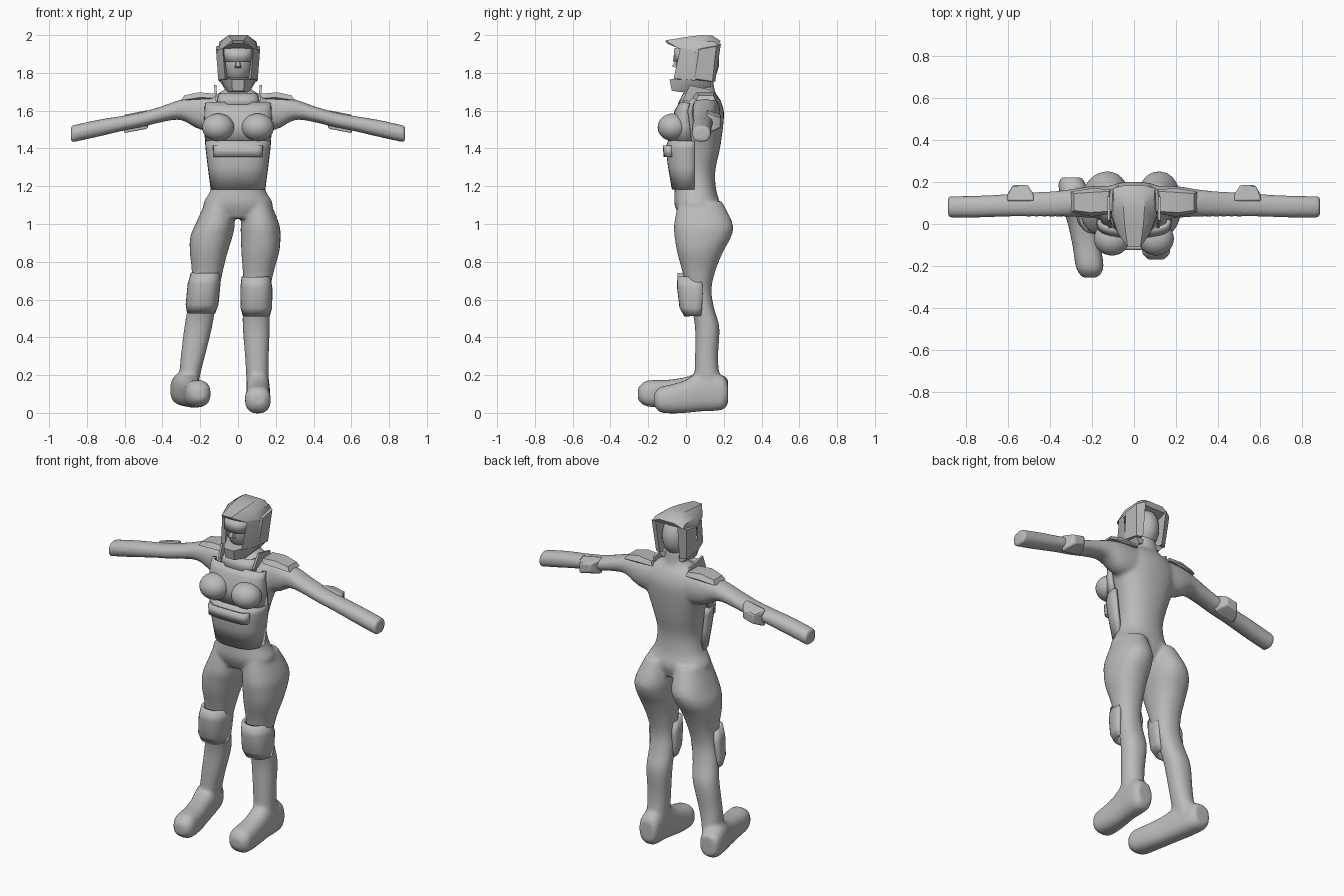
import bpy, bmesh, math
from mathutils import Vector

grey = bpy.data.materials.new("plain_grey")
grey.diffuse_color = (0.5, 0.5, 0.5, 1)


def finish(name, bm, smooth=None):
    bmesh.ops.recalc_face_normals(bm, faces=bm.faces)
    me = bpy.data.meshes.new(name)
    bm.to_mesh(me)
    bm.free()
    me.materials.append(grey)
    ob = bpy.data.objects.new(name, me)
    bpy.context.collection.objects.link(ob)
    if smooth:
        bpy.ops.object.select_all(action='DESELECT')
        ob.select_set(True)
        bpy.context.view_layer.objects.active = ob
        bpy.ops.object.shade_smooth_by_angle(angle=math.radians(smooth))
    return ob


def spline(rows, steps=4):
    """Smooth curve through the section rows."""
    out = []
    for i in range(len(rows) - 1):
        quad = [rows[max(0, min(len(rows) - 1, i + k))] for k in (-1, 0, 1, 2)]
        for s in range(steps):
            t = s / steps
            out.append([0.5 * (2 * b + (c - a) * t + (2 * a - 5 * b + 4 * c - d) * t * t
                               + (3 * b - a - 3 * c + d) * t ** 3) for a, b, c, d in zip(*quad)])
    return out + [list(rows[-1])]


def loft(bm, axis, rows, power=0.9, n=32):
    """Rows: position on axis, then low and high bounds on the other two axes."""
    others = [k for k in range(3) if k != axis]
    rings = []
    for p, u0, u1, v0, v1 in spline(rows):
        ring = []
        for k in range(n):
            a = 2 * math.pi * k / n
            c, s = math.cos(a), math.sin(a)
            co = [0, 0, 0]
            co[axis] = p
            co[others[0]] = (u0 + u1) / 2 + (u1 - u0) / 2 * math.copysign(abs(c) ** power, c)
            co[others[1]] = (v0 + v1) / 2 + (v1 - v0) / 2 * math.copysign(abs(s) ** power, s)
            ring.append(bm.verts.new(co))
        rings.append(ring)
    for r, q in zip(rings, rings[1:]):
        for k in range(n):
            bm.faces.new((r[k], r[(k + 1) % n], q[(k + 1) % n], q[k]))
    bm.faces.new(rings[0])
    bm.faces.new(rings[-1])


def panel(name, rows, power=0.7, thick=0.02, n=16):
    """Curved armour plate. Rows: z, centre x, half width, front y, side y."""
    bm = bmesh.new()
    grid = []
    for z, cx, hw, yf, ys in rows:
        line = []
        for k in range(n + 1):
            a = math.pi * (k / n - 0.5)
            x = cx + hw * math.copysign(abs(math.sin(a)) ** power, math.sin(a))
            line.append(bm.verts.new((x, ys + (yf - ys) * max(0, math.cos(a)) ** power, z)))
        grid.append(line)
    for r, q in zip(grid, grid[1:]):
        for k in range(n):
            bm.faces.new((r[k], r[k + 1], q[k + 1], q[k]))
    ob = finish(name, bm, 35)
    mod = ob.modifiers.new("thickness", 'SOLIDIFY')
    mod.thickness = thick
    mod.offset = 0
    return ob


def hull(name, pts, sides=(1,), both=False, bevel=0.0):
    """Faceted block around points; both mirrors the points into one block."""
    for s in sides:
        bm = bmesh.new()
        for x, y, z in pts:
            bm.verts.new((s * x, y, z))
            if both:
                bm.verts.new((-s * x, y, z))
        res = bmesh.ops.convex_hull(bm, input=bm.verts)
        loose = [v for v in bm.verts if not v.link_faces]
        bmesh.ops.delete(bm, geom=loose, context='VERTS')
        bmesh.ops.dissolve_limit(bm, angle_limit=0.03, verts=bm.verts, edges=bm.edges)
        ob = finish(name if both else name + ("_left" if s > 0 else "_right"), bm, 30)
        if bevel:
            mod = ob.modifiers.new("soft_edges", 'BEVEL')
            mod.width = bevel
            mod.segments = 2


def ball(name, centre, radii):
    bm = bmesh.new()
    bmesh.ops.create_uvsphere(bm, u_segments=32, v_segments=20, radius=1)
    for v in bm.verts:
        v.co = Vector([c + r * p for c, r, p in zip(centre, radii, v.co)])
    return finish(name, bm, 60)


# Fused body: torso and neck, arms, legs, feet
body = bmesh.new()
loft(body, 2, [(1.03, -.13, .13, -.03, .16), (1.1, -.185, .185, -.06, .18),
               (1.18, -.145, .145, -.06, .16), (1.28, -.13, .13, -.055, .155),
               (1.4, -.15, .15, -.05, .18), (1.52, -.185, .185, -.04, .197),
               (1.6, -.19, .19, -.03, .2), (1.66, -.16, .16, .0, .18),
               (1.695, -.1, .1, .03, .155), (1.72, -.065, .065, .04, .15),
               (1.79, -.055, .055, .05, .14)])
arm = [(.06, .03, .18, 1.49, 1.68), (.2, .03, .18, 1.5, 1.68), (.3, .035, .165, 1.55, 1.66),
       (.4, .035, .155, 1.54, 1.625), (.5, .035, .15, 1.515, 1.595), (.6, .035, .142, 1.495, 1.575),
       (.75, .03, .135, 1.46, 1.55), (.885, .03, .132, 1.43, 1.52)]
for s in (1, -1):
    loft(body, 0, [(s * r[0],) + r[1:] for r in arm])
depth = [(1.12, -.04, .19), (1.0, -.063, .248), (.93, -.06, .238), (.85, -.047, .195),
         (.75, -.02, .155), (.65, .0, .135), (.55, .03, .15), (.45, .048, .177),
         (.3, .048, .17), (.2, .045, .178), (.08, .04, .21)]
left = [(.03, .17), (.015, .218), (.015, .225), (.018, .218), (.025, .19), (.03, .17),
        (.025, .168), (.025, .168), (.037, .163), (.043, .163), (.05, .165)]
right = [(-.17, -.03), (-.225, -.018), (-.253, -.03), (-.255, -.055), (-.245, -.08), (-.25, -.1),
         (-.268, -.12), (-.285, -.138), (-.303, -.175), (-.313, -.2), (-.34, -.22)]
for xs in (left, right):
    loft(body, 2, [(d[0], x[0], x[1], d[1], d[2]) for d, x in zip(depth, xs)])
loft(body, 1, [(.222, .06, .15, .05, .16), (.19, .045, .168, .015, .2), (.08, .045, .168, .008, .22),
               (0, .042, .168, .0, .175), (-.08, .038, .172, -.003, .15),
               (-.14, .04, .17, .005, .135), (-.17, .07, .14, .04, .1)], 0.8)
loft(body, 1, [(.222, -.345, -.25, .07, .18), (.19, -.36, -.23, .045, .2), (.1, -.345, -.205, .035, .22),
               (0, -.315, -.185, .03, .19), (-.1, -.293, -.16, .028, .175),
               (-.21, -.275, -.145, .035, .17), (-.255, -.245, -.175, .07, .13)], 0.8)
ob = finish("body", body)
mod = ob.modifiers.new("fuse", 'REMESH')
mod.mode = 'VOXEL'
mod.voxel_size = 0.01
mod.use_smooth_shade = True
mod = ob.modifiers.new("soften", 'SMOOTH')
mod.factor = 0.5
mod.iterations = 8

# Torso armour
panel("abdomen_plate", [(1.185, 0, .135, -.065, .045), (1.3, 0, .15, -.085, .045),
                        (1.4, 0, .162, -.098, .045), (1.44, 0, .165, -.085, .045)])
panel("abdomen_trim", [(1.355, 0, .12, -.108, -.075), (1.415, 0, .122, -.113, -.075)], 0.5)
panel("chest_plate", [(1.44, 0, .165, -.075, .03), (1.52, 0, .17, -.07, .02),
                      (1.6, 0, .168, -.05, .01), (1.64, 0, .165, -.025, .02)])
panel("upper_chest_plate", [(1.63, 0, .11, -.035, .03), (1.69, 0, .09, -.005, .04)])
for s, side in ((1, "left"), (-1, "right")):
    ball("bust_" + side, (s * .105, -.07, 1.512), (.085, .08, .073))

# Knee guards
panel("knee_guard_left", [(.515, .097, .062, -.0, .08), (.56, .097, .074, -.025, .085),
                          (.66, .097, .075, -.037, .09), (.72, .095, .066, -.035, .08)])
panel("knee_guard_right", [(.53, -.195, .065, -.0, .08), (.575, -.19, .077, -.025, .085),
                           (.68, -.18, .077, -.037, .09), (.74, -.172, .068, -.035, .08)])

# Shoulder, collar and elbow armour
hull("shoulder_plate", [(.11, .05, 1.665), (.11, .165, 1.665), (.12, .06, 1.69), (.12, .155, 1.69),
                        (.2, .035, 1.67), (.2, .17, 1.67), (.21, .055, 1.697), (.21, .15, 1.697),
                        (.3, .055, 1.655), (.3, .155, 1.655), (.285, .065, 1.68), (.285, .145, 1.68)], (1, -1))
hull("collar_plate", [(x + dx, y, z) for x, y, z in ((.108, -.02, 1.65), (.108, .14, 1.65),
                      (.115, .02, 1.735), (.113, .13, 1.71)) for dx in (0, .012)], (1, -1))
hull("elbow_pad", [(.475, .11, 1.505), (.475, .11, 1.605), (.605, .11, 1.48), (.605, .11, 1.58),
                   (.48, .145, 1.515), (.48, .145, 1.595), (.6, .145, 1.49), (.6, .145, 1.57),
                   (.505, .185, 1.53), (.505, .185, 1.58), (.575, .185, 1.51), (.575, .185, 1.565)],
     (1, -1), bevel=.008)

# Head, face and helmet
ball("head", (0, .06, 1.855), (.085, .115, .125))
hull("nose", [(.008, -.05, 1.875), (.01, -.075, 1.835), (.018, -.05, 1.825)], both=True)
panel("brow_visor", [(1.86, 0, .068, -.062, .0), (1.93, 0, .07, -.055, .0)], 0.9, .012)
hull("helmet_top", [(.03, -.11, 1.972), (.03, -.1, 1.955), (.045, .0, 1.99), (.05, .08, 2.0),
                    (.05, .14, 1.997), (.09, .03, 1.965), (.098, .15, 1.965), (.108, .05, 1.91),
                    (.08, -.04, 1.93), (.1, .17, 1.945), (.05, .183, 1.97)], both=True)
hull("helmet_side", [(.117, .07, 1.925), (.115, .16, 1.94), (.072, .185, 1.955), (.085, .03, 1.92),
                     (.105, .045, 1.77), (.1, .14, 1.755), (.066, .155, 1.755), (.07, .04, 1.755)], (1, -1))
hull("cheek_guard", [(.082, -.03, 1.935), (.112, .05, 1.92), (.075, .0, 1.92), (.095, -.01, 1.84),
                     (.068, -.065, 1.77), (.105, .05, 1.76), (.055, -.04, 1.765)], (1, -1))
hull("jaw_guard", [(.03, -.075, 1.705), (.032, -.087, 1.765), (.07, .0, 1.715), (.09, .0, 1.775),
                   (.095, .13, 1.755), (.07, .13, 1.725), (.05, .0, 1.695)], both=True)
